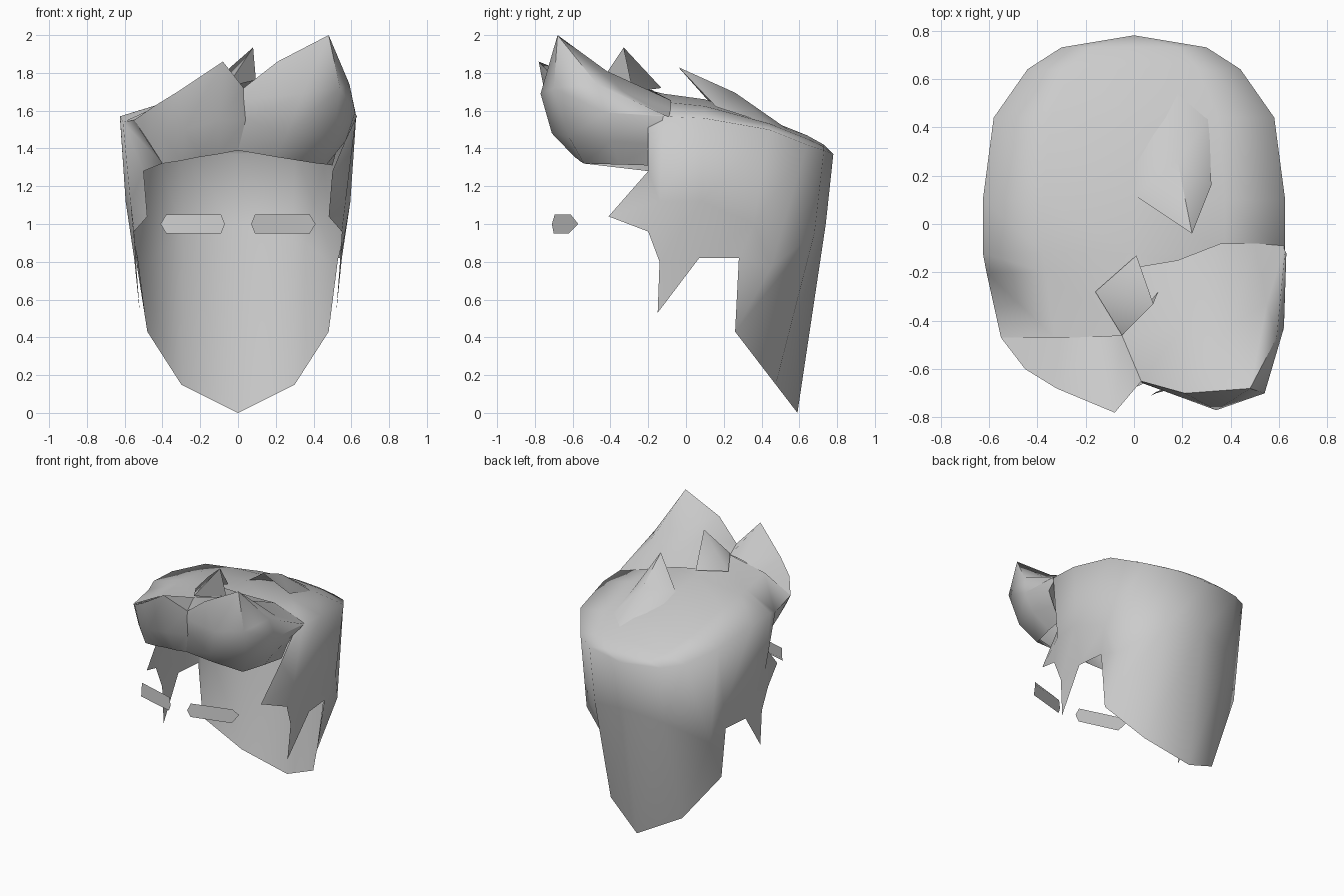
import bpy, bmesh, math


def make(name, polys, angle=80):
    """Mesh from polygons given as point lists, welded and smoothed."""
    bm = bmesh.new()
    for p in polys:
        pts = [q for i, q in enumerate(p) if q not in p[:i]]
        if len(pts) > 2:
            bm.faces.new([bm.verts.new(q) for q in pts])
    bmesh.ops.remove_doubles(bm, verts=bm.verts, dist=0.002)
    bmesh.ops.recalc_face_normals(bm, faces=bm.faces)
    me = bpy.data.meshes.new(name)
    bm.to_mesh(me)
    bm.free()
    ob = bpy.data.objects.new(name, me)
    bpy.context.collection.objects.link(ob)
    bpy.ops.object.select_all(action='DESELECT')
    ob.select_set(True)
    bpy.context.view_layer.objects.active = ob
    bpy.ops.object.shade_smooth_by_angle(angle=math.radians(angle))
    return ob


def grid(rows):
    return [[a[i], a[i + 1], b[i + 1], b[i]]
            for a, b in zip(rows, rows[1:]) for i in range(len(a) - 1)]


def fan(mid, ring):
    return [[mid, a, b] for a, b in zip(ring, ring[1:])]


def mirrored(polys):
    return polys + [[(-x, y, z) for x, y, z in reversed(p)] for p in polys]


# Back and side curtain: one half, columns from back centre to the temple
rim = [(0, .78, 1.37), (.30, .73, 1.39), (.44, .64, 1.42),
       (.58, .44, 1.50), (.625, .10, 1.56), (.625, -.12, 1.57)]
mid = [(0, .74, 1.0), (.29, .68, .95), (.52, .45, .77),
       (.57, .36, 1.0), (.595, .08, 1.12), (.57, -.14, 1.12)]
hem = [(0, .59, 0), (.30, .475, .15), (.48, .26, .43),
       (.53, .28, .82), (.55, .07, .82), (.54, -.14, .80)]
half = grid([rim, mid, hem])
# Jagged sideburns
temple, cheek, jaw = (.50, -.20, 1.28), (.48, -.41, 1.04), (.55, -.20, .96)
half += [[hem[4], hem[5], (.52, -.15, .53)],
         [hem[5], mid[5], cheek, jaw],
         [mid[5], temple, cheek],
         [rim[5], (.61, -.20, 1.54), temple, mid[5]]]
shell = mirrored(half)
# Left wall reaching forward to the fringe
shell.append([(-.61, -.20, 1.54), (-.55, -.47, 1.55), (-.40, -.54, 1.32), (-.50, -.20, 1.28)])

# Domed crown: y, half width, edge height, centre height
rows = []
for y, w, ze, zc in [(.73, .30, 1.39, 1.42), (.64, .44, 1.42, 1.47), (.44, .58, 1.50, 1.55),
                     (.10, .625, 1.56, 1.66), (-.12, .625, 1.57, 1.69),
                     (-.20, .61, 1.54, 1.71), (-.47, .55, 1.55, 1.73)]:
    rows.append([(w * t, y, ze + (zc - ze) * (1 - t * t)) for t in (-1, -.6, 0, .6, 1)])
crown = fan((0, .78, 1.37), rows[0]) + grid(rows)
crown = [p for p in crown if not (min(q[1] for q in p) < -.4 and max(q[0] for q in p) > .1)]
make("hair_shell", shell + crown)

# Left fringe lobe: hem, belly, pointed ridge, join to crown
make("fringe_left", grid([
    [(-.40, -.54, 1.32), (-.30, -.565, 1.335), (-.20, -.585, 1.355), (-.10, -.605, 1.37), (0, -.62, 1.39)],
    [(-.47, -.52, 1.43), (-.40, -.61, 1.47), (-.28, -.67, 1.50), (-.10, -.72, 1.55), (.04, -.66, 1.55)],
    [(-.55, -.47, 1.55), (-.45, -.60, 1.62), (-.32, -.68, 1.70), (-.08, -.78, 1.86), (.03, -.65, 1.72)],
    [(-.55, -.47, 1.55), (-.44, -.47, 1.60), (-.30, -.47, 1.66), (-.15, -.465, 1.71), (-.05, -.46, 1.73)],
]), 60)

# Right fringe lobe: hem, two belly rows, ridge, two rows back to the crown
make("fringe_right", grid([
    [(0, -.62, 1.39), (.20, -.59, 1.355), (.42, -.54, 1.32), (.47, -.35, 1.315), (.50, -.19, 1.31)],
    [(.04, -.66, 1.55), (.26, -.71, 1.48), (.51, -.62, 1.46), (.57, -.40, 1.44), (.53, -.16, 1.42)],
    [(.03, -.655, 1.66), (.34, -.77, 1.69), (.54, -.70, 1.72), (.62, -.43, 1.59), (.63, -.12, 1.57)],
    [(.03, -.65, 1.72), (.21, -.70, 1.86), (.48, -.68, 2.0), (.59, -.47, 1.74), (.625, -.11, 1.575)],
    [(-.05, -.46, 1.73), (.20, -.43, 1.79), (.40, -.42, 1.81), (.55, -.33, 1.70), (.62, -.10, 1.57)],
    [(0, -.18, 1.71), (.18, -.15, 1.69), (.36, -.08, 1.655), (.50, -.08, 1.61), (.62, -.09, 1.57)],
]), 60)

# Loose tufts on the crown, open on one side
tip = (.24, -.04, 1.83)
make("tuft_back", fan((.18, .26, 1.695), [
    tip, (0, .12, 1.65), (.01, .25, 1.61), (.18, .54, 1.50),
    (.31, .44, 1.53), (.32, .16, 1.62), tip]), 60)

tip, front = (.08, -.33, 1.935), (-.05, -.46, 1.74)
make("tuft_front", fan((-.04, -.29, 1.83), [
    tip, (.01, -.13, 1.72), (-.16, -.28, 1.70), front, tip])
    + [[front, (.10, -.28, 1.70), tip]], 60)

# Eyebrows: flat angled bars with pointed ends
brow = [(.07, -.71, 1.0), (.09, -.695, 1.05), (.38, -.61, 1.05),
        (.41, -.57, 1.0), (.38, -.62, .95), (.09, -.70, .95)]
make("eyebrow_right", [brow])
make("eyebrow_left", [[(-x, y, z) for x, y, z in brow]])
